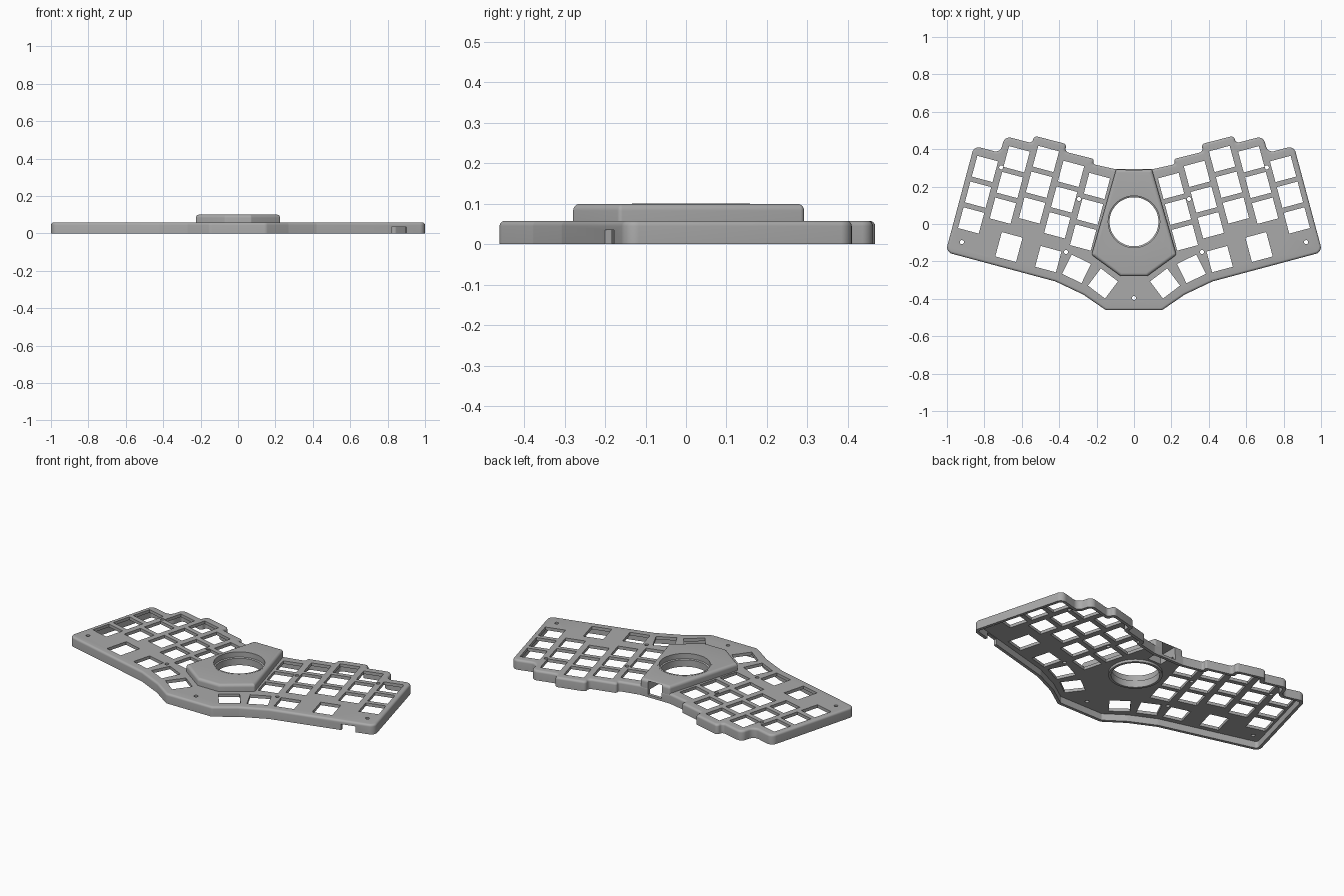
import bpy, bmesh, math
from mathutils import Vector, Matrix

cube = bpy.data.objects.get("Cube")
if cube:
    bpy.data.objects.remove(cube)

grey = bpy.data.materials.new("case grey")
grey.use_nodes = True
grey.diffuse_color = (0.4, 0.4, 0.4, 1)
grey.node_tree.nodes["Principled BSDF"].inputs["Base Color"].default_value = (0.4, 0.4, 0.4, 1)

TILT = math.radians(15)
TOP, PLATE, WALL, HOLE = 0.058, 0.04, 0.018, 0.115


def mirrored(half):
    return [Vector(p) for p in half] + [Vector((-x, y)) for x, y in reversed(half)]


def inset(points, d):
    """Move every side of a counter-clockwise outline inwards by d."""
    result = []
    for i, p in enumerate(points):
        a = (p - points[i - 1]).normalized()
        b = (points[(i + 1) % len(points)] - p).normalized()
        na, nb = Vector((-a.y, a.x)), Vector((-b.y, b.x))
        result.append(p + (na + nb) * d / (1 + na.dot(nb)))
    return result


def rounded(points, radius, d=0, steps=6):
    """Inset outline with a curve of fixed vertex count at each corner."""
    pts, result = inset(points, d), []
    for i, p in enumerate(pts):
        a, b = pts[i - 1] - p, pts[(i + 1) % len(pts)] - p
        convex = a.cross(b) < 0
        r = max(radius - d, 0.004) if convex else radius + d
        turn = math.pi - a.angle(b)
        t = min(r * math.tan(turn / 2), 0.45 * a.length, 0.45 * b.length)
        start, end = p + a.normalized() * t, p + b.normalized() * t
        r = t / math.tan(turn / 2)
        centre = p + (a.normalized() + b.normalized()).normalized() * math.hypot(r, t)
        for k in range(steps + 1):
            q = start.lerp(end, k / steps) - centre
            result.append(centre + q.normalized() * r)
    return result


def make_object(name, bm):
    bmesh.ops.recalc_face_normals(bm, faces=bm.faces)
    mesh = bpy.data.meshes.new(name)
    bm.to_mesh(mesh)
    bm.free()
    mesh.materials.append(grey)
    obj = bpy.data.objects.new(name, mesh)
    bpy.context.collection.objects.link(obj)
    return obj


def loft(name, layers):
    """Solid through (outline, z) layers with capped ends."""
    bm = bmesh.new()
    rings = [[bm.verts.new((p.x, p.y, z)) for p in pts] for pts, z in layers]
    for low, high in zip(rings, rings[1:]):
        for i in range(len(low)):
            bm.faces.new((low[i - 1], low[i], high[i], high[i - 1]))
    bm.faces.new(rings[0])
    bm.faces.new(rings[-1])
    return make_object(name, bm)


def soft_slab(name, points, radius, low, high, fillet):
    layers = [(rounded(points, radius), low)]
    for k in range(6):
        a = k / 5 * math.pi / 2
        layers.append((rounded(points, radius, fillet * (1 - math.cos(a))),
                       high - fillet * (1 - math.sin(a))))
    return loft(name, layers)


def add_box(bm, x, y, low, high, width, depth, angle=0):
    bmesh.ops.create_cube(bm, size=1, matrix=Matrix.Translation((x, y, (low + high) / 2))
                          @ Matrix.Rotation(angle, 4, "Z")
                          @ Matrix.Diagonal((width, depth, high - low, 1)))


def add_cylinder(bm, x, y, low, high, radius, sides):
    bmesh.ops.create_cone(bm, cap_ends=True, segments=sides, radius1=radius, radius2=radius,
                          depth=high - low, matrix=Matrix.Translation((x, y, (low + high) / 2)))


def cut(obj, *cutters):
    bpy.context.view_layer.objects.active = obj
    for cutter in cutters:
        cutter.hide_render = True
        mod = obj.modifiers.new("cut", "BOOLEAN")
        mod.operation, mod.solver, mod.object = "DIFFERENCE", "EXACT", cutter
        bpy.ops.object.modifier_apply(modifier=mod.name)


def smooth(obj):
    bpy.ops.object.select_all(action="DESELECT")
    obj.select_set(True)
    bpy.context.view_layer.objects.active = obj
    bpy.ops.object.shade_smooth_by_angle(angle=math.radians(30))


# Case shell and raised hub outlines
case_outline = mirrored([
    (-0.1, 0.293), (-0.22, 0.32), (-0.213, 0.347), (-0.37, 0.387), (-0.36, 0.427),
    (-0.534, 0.472), (-0.545, 0.432), (-0.691, 0.47), (-0.715, 0.38), (-0.855, 0.418),
    (-1.007, -0.15), (-0.42, -0.307), (-0.27, -0.378), (-0.15, -0.461)])
hub_outline = mirrored([(-0.096, 0.292), (-0.227, -0.165), (-0.07, -0.279)])
case = soft_slab("keyboard_case", case_outline, 0.035, 0, TOP, 0.013)
hub = soft_slab("ball_hub", hub_outline, 0.012, PLATE + 0.001, 0.1, 0.017)

# Hollow underside
cavity = loft("cavity_cutter", [(rounded(case_outline, 0.035, WALL), z) for z in (-0.02, PLATE)])

# Key openings and screw holes, mirrored on both halves
bm = bmesh.new()
keys = []
for column, top in enumerate((0.078, 0.172, 0.214, 0.172, 0.145)):
    for row in range(3):
        keys.append((-0.846 + 0.1505 * column, top - 0.1425 * row, HOLE))
keys += [(-0.614, -0.292, 0.135), (-0.394, -0.3, HOLE)]
rotate = Matrix.Rotation(-TILT, 2)
places = [(*(rotate @ Vector((u, v))), depth, TILT) for u, v, depth in keys]
places += [(-0.307, -0.24, HOLE, math.radians(26)), (-0.166, -0.318, HOLE, math.radians(37))]
screws = [(-0.92, -0.097), (-0.71, 0.303), (-0.294, 0.134), (-0.364, -0.15)]
for side in (1, -1):
    for x, y, depth, angle in places:
        add_box(bm, side * x, y, 0.02, 0.09, HOLE, depth, -side * angle)
    for x, y in screws:
        add_cylinder(bm, side * x, y, 0.02, 0.09, 0.011, 16)
add_cylinder(bm, 0, -0.395, 0.02, 0.09, 0.011, 16)
openings = make_object("opening_cutter", bm)

# Ball hole, rear connector port and front cable notch
bm = bmesh.new()
add_cylinder(bm, 0, 0.012, -0.05, 0.2, 0.142, 64)
ball_hole = make_object("ball_hole_cutter", bm)
bm = bmesh.new()
add_box(bm, 0, 0.26, 0.015, 0.094, 0.09, 0.18)
port = make_object("port_cutter", bm)
bm = bmesh.new()
add_box(bm, 0.86, -0.19, -0.02, 0.035, 0.083, 0.07, TILT)
notch = make_object("notch_cutter", bm)

cut(case, cavity, openings, ball_hole, port, notch)
cut(hub, ball_hole, port)
for cutter in (cavity, openings, ball_hole, port, notch):
    bpy.data.objects.remove(cutter)

# Stepped collar lining the ball hole
profile = [(0.146, 0.025), (0.146, 0.101), (0.138, 0.101), (0.138, 0.07), (0.131, 0.066), (0.131, 0.025)]
bm = bmesh.new()
SIDES = 64
rings = []
for i in range(SIDES):
    a = i / SIDES * math.tau
    rings.append([bm.verts.new((r * math.cos(a), 0.012 + r * math.sin(a), z)) for r, z in profile])
for i in range(SIDES):
    for k in range(len(profile)):
        bm.faces.new((rings[i - 1][k - 1], rings[i][k - 1], rings[i][k], rings[i - 1][k]))
collar = make_object("ball_collar", bm)

for obj in (case, hub, collar):
    smooth(obj)
